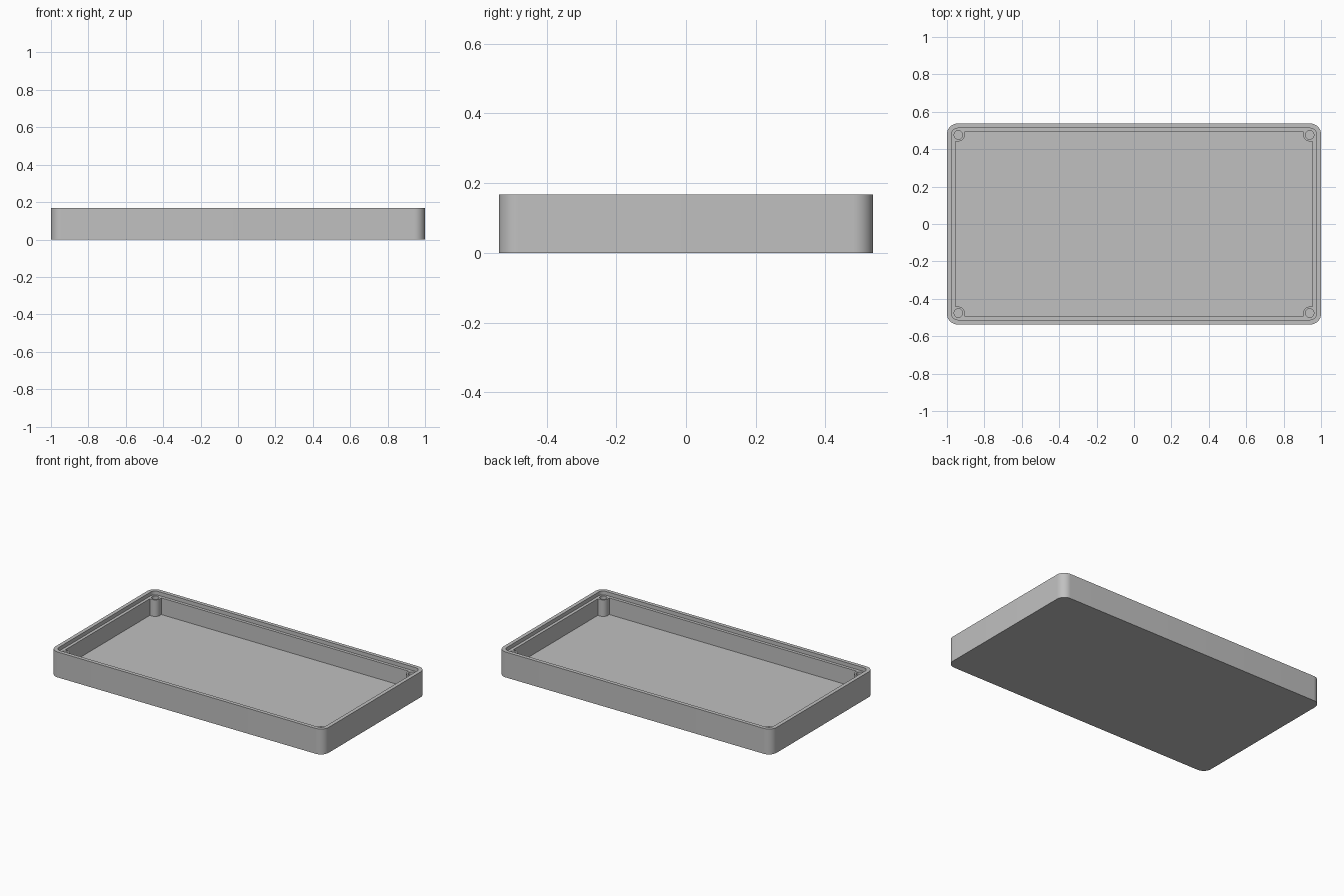
import bpy
import bmesh
from math import sin, cos, pi

cube = bpy.data.objects.get("Cube")
if cube:
    bpy.data.objects.remove(cube, do_unlink=True)

HALF_X, HALF_Y, HEIGHT = 1.0, 0.537, 0.168
FLOOR_Z, LEDGE_Z = 0.033, 0.143
LIP, WALL = 0.025, 0.045                      # insets from the outer wall
POST_X, POST_Y = HALF_X - 0.061, HALF_Y - 0.061
POST_R, HOLE_R = 0.034, 0.023
STEPS = 12


def arc(cx, cy, r, start, end, n=STEPS):
    angles = [start + (end - start) * i / n for i in range(n + 1)]
    return [(cx + r * cos(a), cy + r * sin(a)) for a in angles]


def four_corners(pts):
    """Mirror the outline of the +x +y corner into a closed loop."""
    return (pts + [(-x, y) for x, y in reversed(pts)]
            + [(-x, -y) for x, y in pts] + [(x, -y) for x, y in reversed(pts)])


def rounded(inset, r):
    return four_corners(arc(HALF_X - inset - r, HALF_Y - inset - r, r, 0, pi / 2))


bm = bmesh.new()


def loop(pts, z):
    return [bm.verts.new((x, y, z)) for x, y in pts]


def bridge(a, b):
    for i in range(len(a)):
        j = (i + 1) % len(a)
        bm.faces.new((a[i], a[j], b[j], b[i]))


def wall(pts, z0, z1):
    low, high = loop(pts, z0), loop(pts, z1)
    bridge(low, high)
    return low, high


# Outer wall, base and rim
base, rim_outer = wall(rounded(0, 0.057), 0, HEIGHT)
bm.faces.new(base)
lip_low, lip_high = wall(rounded(LIP, 0.032), LEDGE_Z, HEIGHT)
bridge(rim_outer, lip_high)

# Cavity outline, wrapping round the corner posts
in_x, in_y = HALF_X - WALL, HALF_Y - WALL
corner = ([(in_x, POST_Y - POST_R)]
          + arc(POST_X, POST_Y, POST_R, 1.5 * pi, pi)
          + [(POST_X - POST_R, in_y)])
floor, cavity_top = wall(four_corners(corner), FLOOR_Z, LEDGE_Z)
bm.faces.new(floor)

# Screw holes in the posts
ledge_loops = [lip_low, cavity_top]
for sx in (-1, 1):
    for sy in (-1, 1):
        ring = arc(sx * POST_X, sy * POST_Y, HOLE_R, 0, 2 * pi, 24)[:-1]
        bottom, top = wall(ring, FLOOR_Z, LEDGE_Z)
        bm.faces.new(bottom)
        ledge_loops.append(top)

# Recessed ledge with the post tops
edges = []
for ring in ledge_loops:
    for i, v in enumerate(ring):
        edges.append(bm.edges.get((v, ring[(i + 1) % len(ring)])))
bmesh.ops.triangle_fill(bm, use_beauty=True, edges=edges, normal=(0, 0, 1))
bmesh.ops.recalc_face_normals(bm, faces=bm.faces[:])

mesh = bpy.data.meshes.new("enclosure_tray")
bm.to_mesh(mesh)
bm.free()
tray = bpy.data.objects.new("enclosure_tray", mesh)
bpy.context.collection.objects.link(tray)

# Plain grey
grey = bpy.data.materials.new("plain_grey")
grey.use_nodes = True
colour = (0.53, 0.53, 0.53, 1)
grey.diffuse_color = colour
grey.node_tree.nodes["Principled BSDF"].inputs["Base Color"].default_value = colour
mesh.materials.append(grey)

bpy.ops.object.select_all(action="DESELECT")
tray.select_set(True)
bpy.context.view_layer.objects.active = tray
bpy.ops.object.shade_smooth_by_angle(angle=pi / 6)
